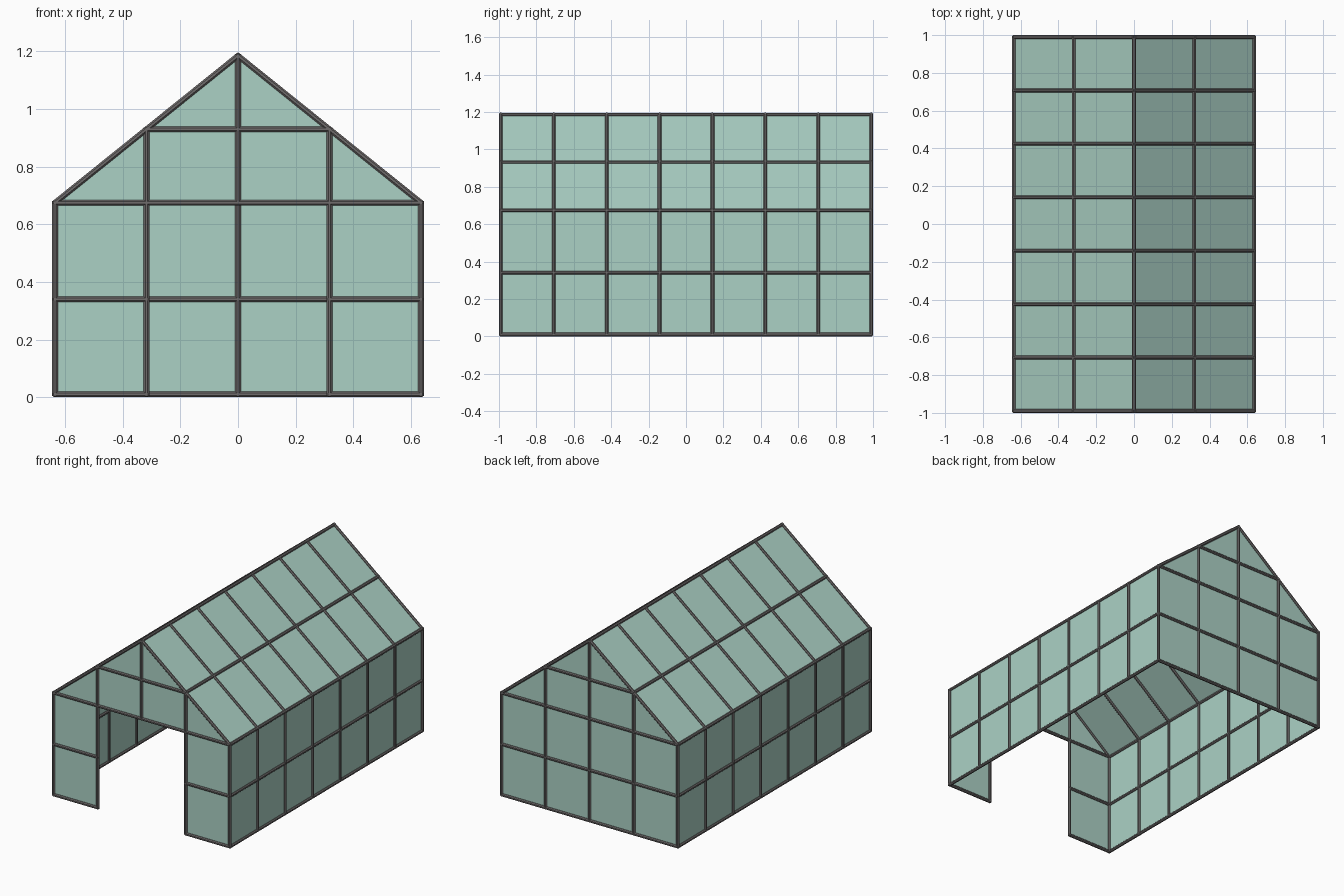
import bpy, bmesh, math
from mathutils import Matrix, Vector

cube = bpy.data.objects.get("Cube")
if cube:
    bpy.data.objects.remove(cube)

# Main dimensions, measured on bar centre lines
X, Y, BASE, EAVE, RIDGE = 0.635, 0.99, 0.01, 0.675, 1.185
MID = 0.34
HALF = X / 2
PURLIN = (EAVE + RIDGE) / 2
BAYS = 7
RADIUS = 0.0105


def material(name, color):
    m = bpy.data.materials.new(name)
    m.use_nodes = True
    m.diffuse_color = color
    m.node_tree.nodes["Principled BSDF"].inputs["Base Color"].default_value = color
    return m


frame_mat = material("grey metal", (0.16, 0.15, 0.15, 1))
glass_mat = material("pale green glass", (0.41, 0.64, 0.56, 1))


def finish(name, bm, mat):
    mesh = bpy.data.meshes.new(name)
    bm.to_mesh(mesh)
    bm.free()
    mesh.materials.append(mat)
    obj = bpy.data.objects.new(name, mesh)
    bpy.context.collection.objects.link(obj)
    return obj


def bars(name, segments):
    """Eight-sided bars between pairs of points, as one object."""
    bm = bmesh.new()
    for a, b in segments:
        a, b = Vector(a), Vector(b)
        d = b - a
        place = (Matrix.Translation((a + b) / 2)
                 @ d.to_track_quat('Z', 'Y').to_matrix().to_4x4()
                 @ Matrix.Rotation(math.pi / 8, 4, 'Z'))
        bmesh.ops.create_cone(bm, cap_ends=True, segments=8, radius1=RADIUS,
                              radius2=RADIUS, depth=d.length + RADIUS, matrix=place)
    return finish(name, bm, frame_mat)


def pane(name, points):
    bm = bmesh.new()
    bm.faces.new([bm.verts.new(p) for p in points])
    return finish(name, bm, glass_mat)


bays = [-Y + 2 * Y * i / BAYS for i in range(BAYS + 1)]

# Long walls and roof slopes, one set per side
for side, s in (("left", 1), ("right", -1)):
    x, h = s * X, s * HALF
    bars(side + "_wall_posts", [((x, y, BASE), (x, y, EAVE)) for y in bays])
    bars(side + "_wall_rails", [((x, -Y, z), (x, Y, z)) for z in (BASE, MID, EAVE)])
    bars(side + "_rafters", [((x, y, EAVE), (0, y, RIDGE)) for y in bays])
    bars(side + "_purlin", [((h, -Y, PURLIN), (h, Y, PURLIN))])
    pane(side + "_wall_glass",
         [(x, -Y, BASE), (x, Y, BASE), (x, Y, EAVE), (x, -Y, EAVE)])
    pane(side + "_roof_glass",
         [(x, -Y, EAVE), (x, Y, EAVE), (0, Y, RIDGE), (0, -Y, RIDGE)])

bars("ridge_bar", [((0, -Y, RIDGE), (0, Y, RIDGE))])

# Gable ends: the front one has a doorway in the middle
for end, y in (("front", -Y), ("back", Y)):
    segs = [((-X, y, EAVE), (X, y, EAVE)),
            ((-HALF, y, PURLIN), (HALF, y, PURLIN)),
            ((0, y, EAVE), (0, y, RIDGE))]
    for s in (-1, 1):
        segs.append(((s * HALF, y, BASE), (s * HALF, y, PURLIN)))
        for z in (BASE, MID):
            segs.append(((s * X, y, z), (s * HALF, y, z)))
            if end == "back":
                segs.append(((s * HALF, y, z), (0, y, z)))
        pane(end + ("_left" if s > 0 else "_right") + "_lower_glass",
             [(s * X, y, BASE), (s * HALF, y, BASE),
              (s * HALF, y, EAVE), (s * X, y, EAVE)])
    if end == "back":
        segs.append(((0, y, BASE), (0, y, EAVE)))
        pane("back_middle_glass",
             [(-HALF, y, BASE), (HALF, y, BASE), (HALF, y, EAVE), (-HALF, y, EAVE)])
    pane(end + "_gable_glass", [(-X, y, EAVE), (X, y, EAVE), (0, y, RIDGE)])
    bars(end + "_gable_bars", segs)
